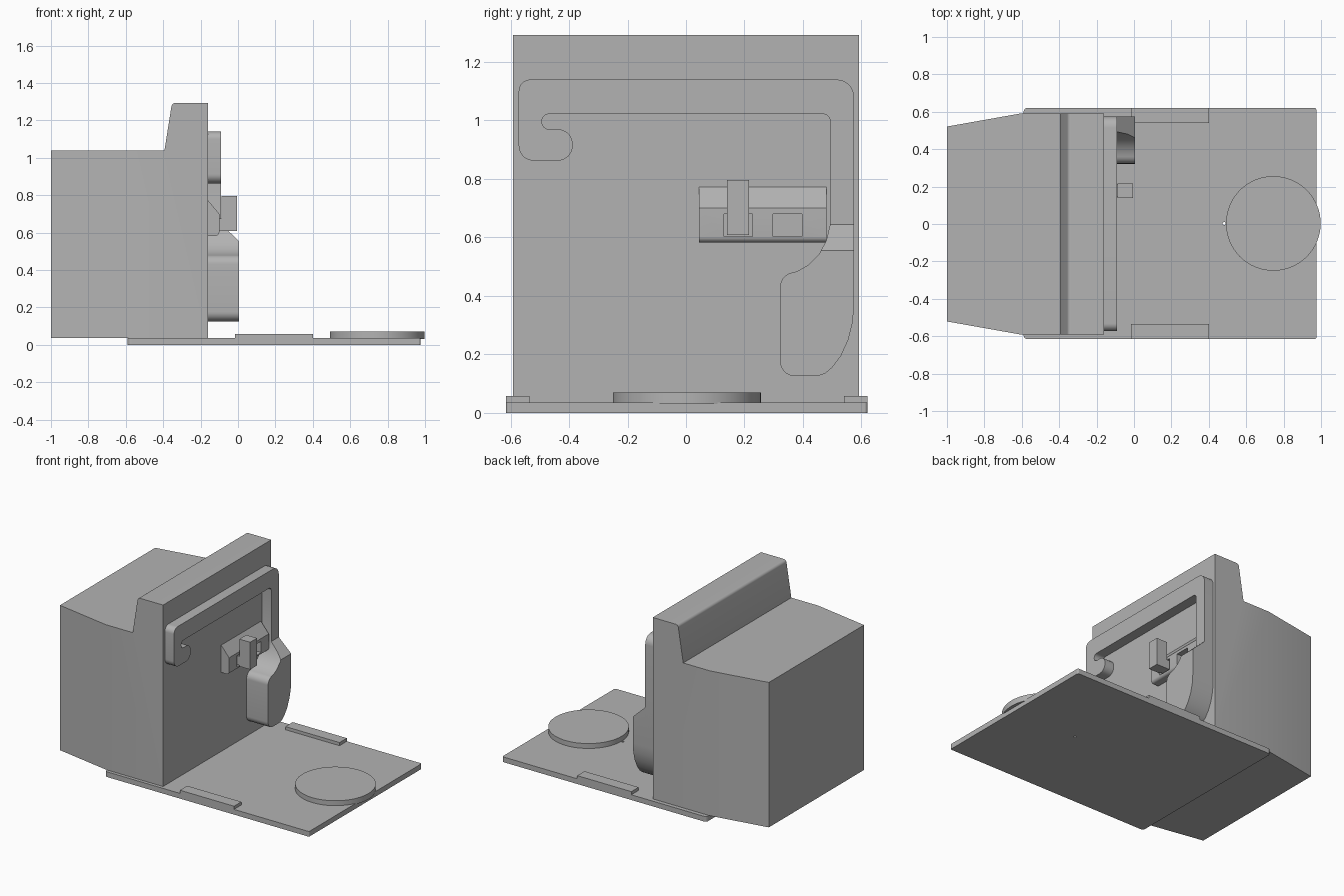
import bpy, bmesh, math
from mathutils import Vector

cube = bpy.data.objects.get("Cube")
if cube:
    bpy.data.objects.remove(cube)

grey = bpy.data.materials.new("matte_grey")
grey.use_nodes = True
grey.diffuse_color = (0.45, 0.45, 0.45, 1)
grey.node_tree.nodes["Principled BSDF"].inputs["Base Color"].default_value = grey.diffuse_color


def finish(name, bm):
    bmesh.ops.recalc_face_normals(bm, faces=bm.faces)
    mesh = bpy.data.meshes.new(name)
    bm.to_mesh(mesh)
    bm.free()
    mesh.materials.append(grey)
    obj = bpy.data.objects.new(name, mesh)
    bpy.context.collection.objects.link(obj)
    return obj


def rounded(corners, steps=8):
    """Outline from (a, b, radius) corners, with each corner filleted."""
    out = []
    for i, (a, b, r) in enumerate(corners):
        p = Vector((a, b))
        if r == 0:
            out.append(p)
            continue
        u = (Vector(corners[i - 1][:2]) - p).normalized()
        v = (Vector(corners[(i + 1) % len(corners)][:2]) - p).normalized()
        half = u.angle(v) / 2
        centre = p + (u + v).normalized() * r / math.sin(half)
        start = p + u * r / math.tan(half) - centre
        end = p + v * r / math.tan(half) - centre
        turn = start.angle(end)
        for k in range(steps + 1):
            t = k / steps
            out.append(centre + (start * math.sin((1 - t) * turn)
                                 + end * math.sin(t * turn)) / math.sin(turn))
    return out


def prism(outline, axis, low, high):
    """Extrude a 2D outline along x, y or z."""
    place = {"x": lambda p, d: (d, p[0], p[1]),
             "y": lambda p, d: (p[0], d, p[1]),
             "z": lambda p, d: (p[0], p[1], d)}[axis]
    bm = bmesh.new()
    face = bm.faces.new([bm.verts.new(place(p, low)) for p in outline])
    top = bmesh.ops.extrude_face_region(bm, geom=[face])["geom"]
    shift = Vector(place((0, 0), high - low))
    bmesh.ops.translate(bm, vec=shift, verts=[g for g in top if isinstance(g, bmesh.types.BMVert)])
    return bm


def box(name, x, y, z):
    return finish(name, prism([(x[0], y[0]), (x[1], y[0]), (x[1], y[1]), (x[0], y[1])], "z", *z))


def disc(name, x, y, radius, z, sides=64):
    ring = [(x + radius * math.cos(math.tau * k / sides),
             y + radius * math.sin(math.tau * k / sides)) for k in range(sides)]
    return finish(name, prism(ring, "z", *z))


def cut(target, cutter):
    cutter.hide_render = True
    cutter.hide_viewport = True
    mod = target.modifiers.new("cut", "BOOLEAN")
    mod.operation = "DIFFERENCE"
    mod.solver = "EXACT"
    mod.object = cutter


def smooth(obj):
    bpy.ops.object.select_all(action="DESELECT")
    obj.select_set(True)
    bpy.context.view_layer.objects.active = obj
    bpy.ops.object.shade_smooth_by_angle(angle=math.radians(30))


# Base plate with a small drain hole
base = finish("base_plate", prism(rounded(
    [(-0.59, -0.615, 0.02), (0.975, -0.615, 0.01), (0.975, 0.62, 0.01), (-0.59, 0.62, 0.02)]),
    "z", 0, 0.036))
cut(base, disc("drain_hole_cutter", 0.482, 0.003, 0.008, (-0.1, 0.2), 16))

# Round pad and side rails
smooth(disc("round_pad", 0.745, 0.003, 0.253, (0.03, 0.07)))
for side, y in (("right", (-0.615, -0.535)), ("left", (0.54, 0.62))):
    box(side + "_rail", (-0.015, 0.4), y, (0.03, 0.058))

# Housing: side profile with a raised crest, tapered towards the rear
bm = prism(rounded([(-1, 0.036, 0), (-0.16, 0.036, 0), (-0.16, 1.293, 0),
                    (-0.353, 1.293, 0.02), (-0.393, 1.04, 0), (-1, 1.04, 0)]), "y", -0.592, 0.592)
bmesh.ops.bisect_plane(bm, geom=bm.verts[:] + bm.edges[:] + bm.faces[:],
                       plane_co=(-0.6, 0, 0), plane_no=(1, 0, 0))
for v in bm.verts:
    if v.co.x < -0.9:
        v.co.y *= 0.88
smooth(finish("housing", bm))

# Hooked handle bar on the front panel
grip_side = [(0.575, 0.37), (0.57, 0.31), (0.555, 0.25), (0.53, 0.195), (0.5, 0.155), (0.475, 0.134)]
grip = ([(*p, 0) for p in grip_side]
        + [(0.45, 0.126, 0), (0.322, 0.126, 0.05), (0.322, 0.47, 0.05), (0.38, 0.484, 0)]
        + [(0.42, 0.507, 0), (0.455, 0.543, 0), (0.48, 0.59, 0), (0.493, 0.645, 0)])
hook = [(0.493, 1.022, 0.025), (-0.493, 1.022, 0.025), (-0.493, 0.97, 0.025), (-0.388, 0.97, 0.05),
        (-0.388, 0.863, 0.05), (-0.572, 0.863, 0.05), (-0.572, 1.14, 0.04), (0.575, 1.14, 0.06)]
smooth(finish("handle_bar", prism(rounded(grip + hook), "x", -0.17, -0.09)))

# Thick lower grip with a sloped shoulder
bm = prism(rounded(grip + [(0.575, 0.645, 0)]), "x", -0.17, 0.005)
cutting = bmesh.ops.bisect_plane(bm, geom=bm.verts[:] + bm.edges[:] + bm.faces[:],
                                 plane_co=(-0.09, 0, 0.645), plane_no=(0.09, 0, 0.095), clear_outer=True)
rim = [g for g in cutting["geom_cut"] if isinstance(g, bmesh.types.BMEdge)]
bmesh.ops.holes_fill(bm, edges=rim)
smooth(finish("handle_grip", bm))

# Latch bracket with two windows
bracket = finish("latch_bracket", prism(rounded(
    [(-0.17, 0.583, 0), (-0.1, 0.583, 0.02), (-0.1, 0.7, 0), (-0.16, 0.772, 0), (-0.17, 0.772, 0)]),
    "y", 0.045, 0.48))
for number, y in enumerate(((0.13, 0.227), (0.297, 0.397))):
    cut(bracket, box(f"window_cutter_{number + 1}", (-0.155, 0), y, (0.603, 0.681)))
smooth(bracket)

# Upright latch lever on its stem
box("latch_lever", (-0.088, -0.005), (0.14, 0.216), (0.608, 0.797))
box("lever_stem", (-0.16, -0.06), (0.145, 0.211), (0.612, 0.675))
